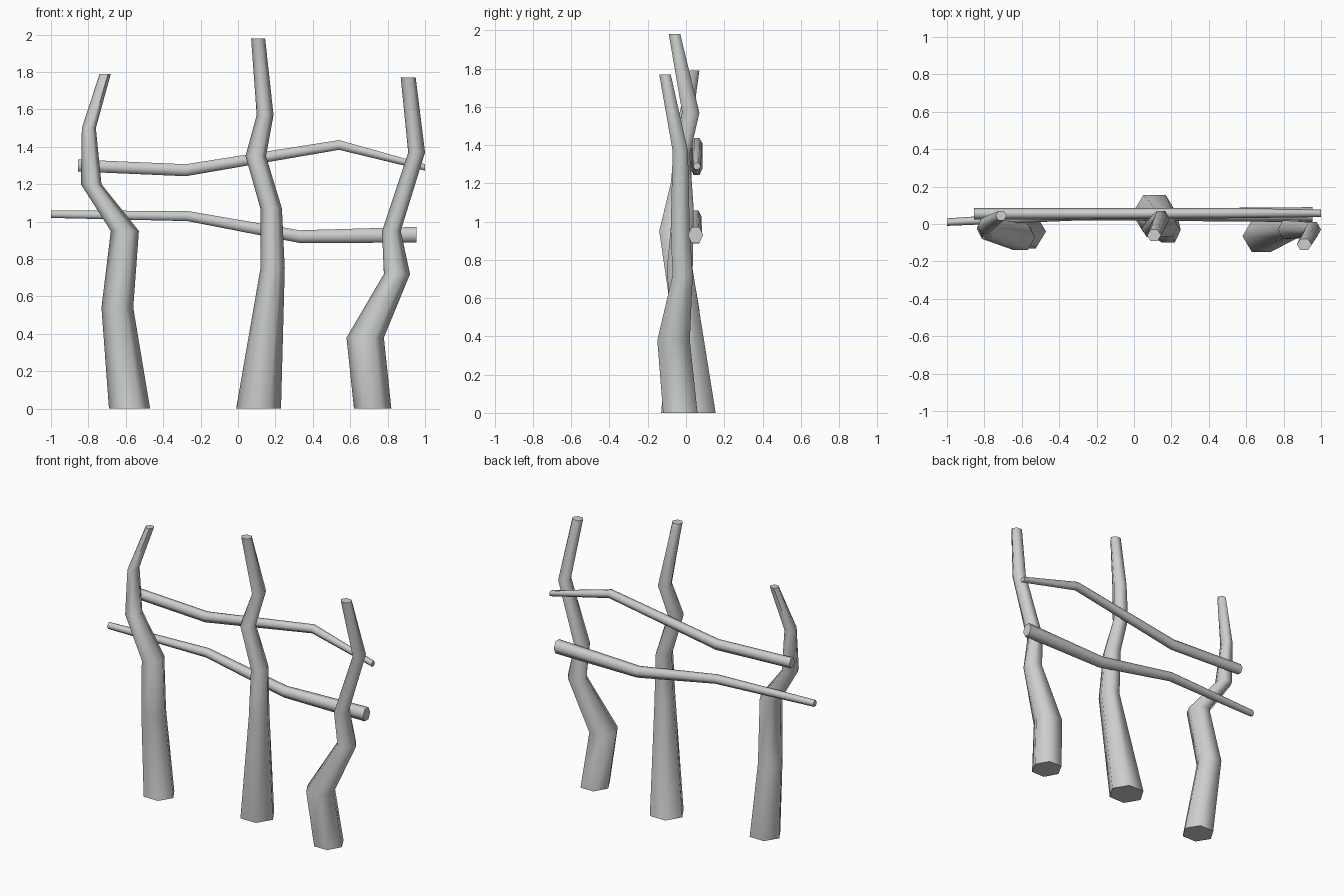
import bpy, bmesh
from math import cos, sin, pi, radians

cube = bpy.data.objects.get("Cube")
if cube:
    bpy.data.objects.remove(cube, do_unlink=True)

# Weathered grey wood
wood = bpy.data.materials.new("weathered grey")
wood.use_nodes = True
grey = (0.6, 0.62, 0.61, 1)
wood.diffuse_color = grey
wood.node_tree.nodes["Principled BSDF"].inputs["Base Color"].default_value = grey


def limb(name, rings, place):
    """Six-sided crooked branch; place() turns a ring and angle into a point."""
    bm = bmesh.new()
    loops = [[bm.verts.new(place(r, k * pi / 3)) for k in range(6)] for r in rings]
    for low, high in zip(loops, loops[1:]):
        for k in range(6):
            n = (k + 1) % 6
            bm.faces.new((low[k], low[n], high[n], high[k]))
    bm.faces.new(loops[0][::-1])
    bm.faces.new(loops[-1])
    bmesh.ops.recalc_face_normals(bm, faces=bm.faces)
    mesh = bpy.data.meshes.new(name)
    bm.to_mesh(mesh)
    bm.free()
    mesh.materials.append(wood)
    obj = bpy.data.objects.new(name, mesh)
    bpy.context.collection.objects.link(obj)
    bpy.ops.object.select_all(action="DESELECT")
    obj.select_set(True)
    bpy.context.view_layer.objects.active = obj
    bpy.ops.object.shade_smooth_by_angle(angle=radians(65))


def upright(r, a):
    # ring: height, x range, y range
    z, x0, x1, y0, y1 = r
    return ((x0 + x1) / 2 + (x1 - x0) / 2 * cos(a),
            (y0 + y1) / 2 + (y1 - y0) / 2 * sin(a) / sin(pi / 3), z)


def sideways(r, a):
    # ring: x, y, z, half depth, half height
    x, y, z, d, h = r
    return (x, y + d * cos(a), z + h * sin(a) / sin(pi / 3))


# Three crooked posts
limb("right_post", [
    (0, -.69, -.47, -.13, .05), (.54, -.73, -.56, -.08, .07),
    (.95, -.68, -.53, -.14, 0), (1.2, -.84, -.73, -.08, .03),
    (1.5, -.835, -.76, -.05, .03), (1.79, -.74, -.68, .02, .07)], upright)
limb("middle_post", [
    (0, -.01, .23, -.045, .155), (.75, .12, .25, -.1, .035),
    (1.07, .12, .235, -.07, .04), (1.35, .04, .15, -.07, .02),
    (1.57, .1, .19, -.02, .07), (1.98, .07, .145, -.09, -.03)], upright)
limb("left_post", [
    (0, .62, .82, -.12, .06), (.38, .58, .78, -.15, .02),
    (.72, .78, .92, -.07, .035), (.95, .77, .87, -.08, .02),
    (1.37, .91, 1, -.07, .01), (1.77, .87, .95, -.14, -.08)], upright)

# Two bent rails behind the posts
limb("lower_rail", [
    (-1, .01, 1.04, .02, .02), (-.27, .05, 1.03, .03, .027),
    (.33, .05, .92, .035, .034), (.955, .05, .93, .04, .042)], sideways)
limb("upper_rail", [
    (-.855, .055, 1.3, .03, .032), (-.28, .055, 1.275, .03, .032),
    (.54, .058, 1.41, .027, .026), (1, .057, 1.29, .02, .017)], sideways)
